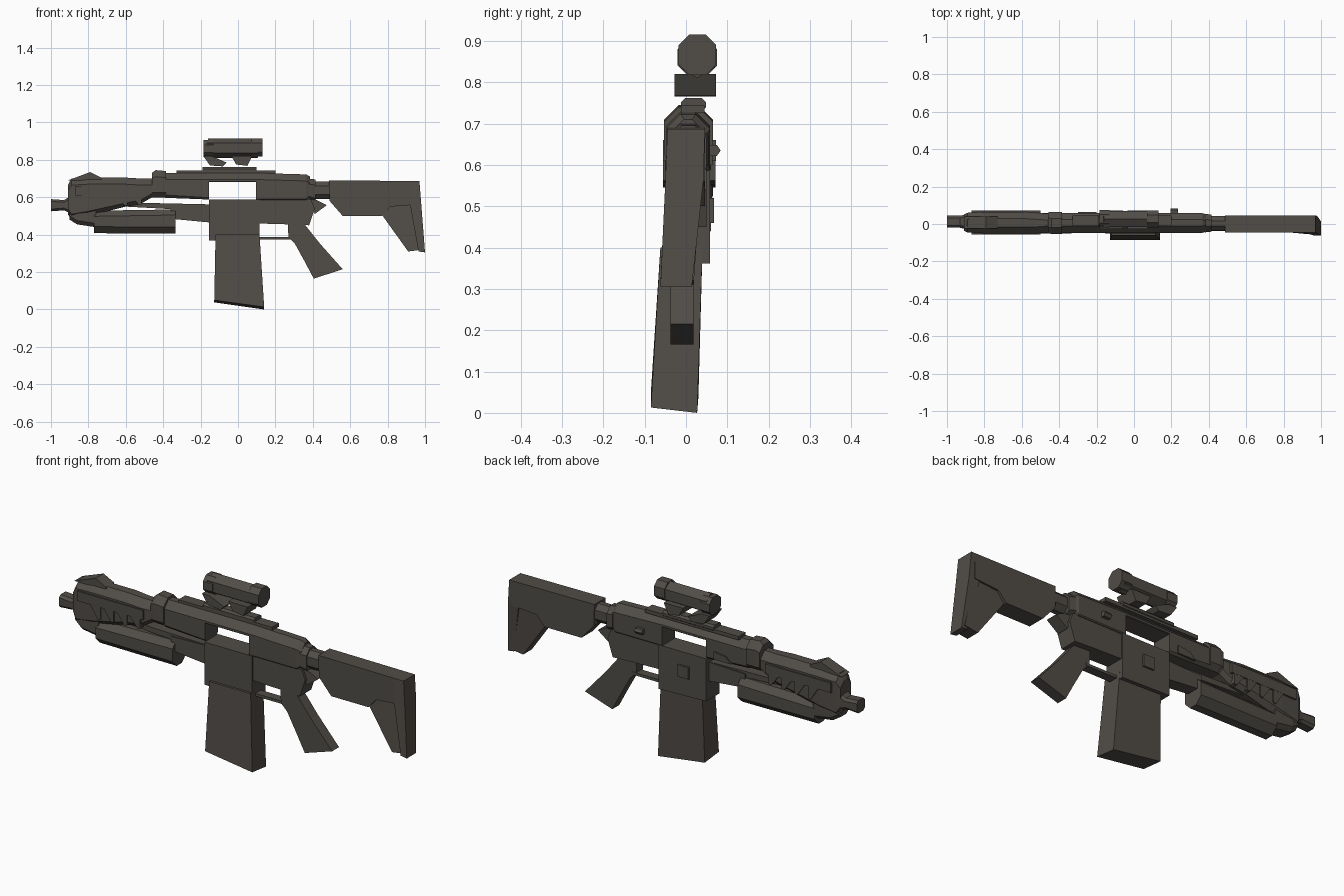
import bpy, bmesh, math
from mathutils import Vector

mat = bpy.data.materials.new("dark warm grey")
mat.diffuse_color = (0.082, 0.073, 0.063, 1)


def finish(name, rings):
    """Skin a list of equal-length vertex rings and cap both ends."""
    bm = bmesh.new()
    vr = [[bm.verts.new(p) for p in r] for r in rings]
    n = len(vr[0])
    for a, b in zip(vr, vr[1:]):
        for i in range(n):
            j = (i + 1) % n
            bm.faces.new((a[i], a[j], b[j], b[i]))
    bm.faces.new(vr[0][::-1])
    bm.faces.new(vr[-1])
    bmesh.ops.recalc_face_normals(bm, faces=bm.faces)
    me = bpy.data.meshes.new(name)
    bm.to_mesh(me)
    bm.free()
    me.materials.append(mat)
    ob = bpy.data.objects.new(name, me)
    bpy.context.collection.objects.link(ob)
    return ob


def plate(name, pts, y0, y1, skew=0, zref=0):
    """Side profile (x, z) extruded along y; skew leans it in y below zref."""
    return finish(name, [[(x, y + skew * (zref - z), z) for x, z in pts] for y in (y0, y1)])


def box(name, x0, x1, y0, y1, z0, z1):
    return plate(name, [(x0, z0), (x1, z0), (x1, z1), (x0, z1)], y0, y1)


def hull(name, stations):
    """Chamfered body along x. Station: x, y0, y1, z0, z1, bottom chamfer, top chamfer."""
    rings = []
    for x, y0, y1, z0, z1, b, t in stations:
        rings.append([(x, y0 + b, z0), (x, y1 - b, z0), (x, y1, z0 + b), (x, y1, z1 - t),
                      (x, y1 - t, z1), (x, y0 + t, z1), (x, y0, z1 - t), (x, y0, z0 + b)])
    return finish(name, rings)


def ngon(name, x0, x1, y, z0, z1, ry, n=6, turn=0.0, slant=0.0):
    """Faceted tube along x, with slanted ends."""
    zc, rz = (z0 + z1) / 2, (z1 - z0) / 2
    angs = [turn + i * 2 * math.pi / n for i in range(n)]
    return finish(name, [[(x + slant * math.sin(a), y + ry * math.cos(a), zc + rz * math.sin(a))
                          for a in angs] for x in (x0, x1)])


# muzzle and barrel
hull("muzzle", [(-1.0, -0.02, 0.045, 0.525, 0.59, .012, .012),
                (-0.93, -0.02, 0.045, 0.53, 0.585, .012, .012),
                (-0.89, -0.03, 0.05, 0.51, 0.61, .015, .015)])
plate("barrel_underside", [(-0.6, 0.55), (-0.15, 0.525), (-0.15, 0.562), (-0.6, 0.572)], -0.025, 0.03)

# handguard
hull("handguard", [(-0.91, -0.035, 0.05, 0.51, 0.665, .03, .03),
                   (-0.89, -0.045, 0.06, 0.48, 0.70, .03, .035),
                   (-0.80, -0.05, 0.065, 0.50, 0.705, .025, .035),
                   (-0.60, -0.05, 0.065, 0.55, 0.705, .02, .035),
                   (-0.52, -0.05, 0.06, 0.565, 0.70, .02, .035),
                   (-0.45, -0.045, 0.055, 0.605, 0.70, .02, .035)])
plate("front_sight", [(-0.91, 0.69), (-0.79, 0.735), (-0.73, 0.705), (-0.73, 0.69)], -0.025, 0.04)
hull("front_bracket", [(-0.90, -0.035, 0.05, 0.48, 0.56, .02, .02),
                       (-0.86, -0.045, 0.058, 0.455, 0.56, .02, .02),
                       (-0.76, -0.045, 0.058, 0.44, 0.55, .02, .02)])
# side fins, both sides
for i in range(4):
    x = -0.80 + i * 0.075
    for side, (a, b) in {"front": (-0.056, -0.03), "back": (0.04, 0.071)}.items():
        plate(f"handguard_fin_{side}_{i}", [(x, 0.615), (x + 0.045, 0.545 + i * .004),
              (x + 0.06, 0.55 + i * .004), (x + 0.06, 0.62)], a, b)
for side, (a, b) in {"front": (-0.056, -0.04), "back": (0.055, 0.072)}.items():
    box(f"handguard_strip_{side}", -0.87, -0.5, a, b, 0.61, 0.66)

# under-barrel tube and its bar
hull("lower_tube", [(-0.77, -0.052, 0.06, 0.408, 0.528, .035, .03),
                    (-0.335, -0.052, 0.06, 0.405, 0.535, .035, .03)])
plate("tube_bar", [(-0.36, 0.485), (-0.15, 0.465), (-0.15, 0.562), (-0.36, 0.555)], -0.03, 0.035)

# collar and upper receiver around the open ejection window
hull("collar", [(-0.46, -0.05, 0.062, 0.60, 0.73, .025, .03),
                (-0.44, -0.053, 0.065, 0.60, 0.745, .025, .035),
                (-0.385, -0.053, 0.065, 0.60, 0.74, .025, .035)])
hull("upper_receiver_front", [(-0.39, -0.047, 0.058, 0.597, 0.73, .015, .035),
                              (-0.155, -0.047, 0.058, 0.588, 0.73, .01, .035)])
hull("upper_receiver_bridge", [(x, -0.047, 0.058, 0.682, 0.73, .003, .035) for x in (-0.155, 0.095)])
hull("upper_receiver_rear", [(0.095, -0.047, 0.058, 0.585, 0.73, .005, .035),
                             (0.365, -0.047, 0.058, 0.585, 0.722, .005, .035),
                             (0.385, -0.04, 0.05, 0.60, 0.71, .01, .035)])
ngon("bolt_knob", 0.195, 0.235, 0.066, 0.62, 0.65, 0.018, 6)
plate("ejection_ramp", [(-0.3, 0.60), (-0.2, 0.60), (-0.2, 0.64), (-0.27, 0.63)], 0.05, 0.064)

# top rail
box("rail_base", -0.33, 0.2, -0.012, 0.045, 0.725, 0.744)
hull("rail", [(x, -0.012, 0.048, 0.735, 0.762, .004, .01) for x in (-0.19, 0.10)])

# lower receiver and magazine well
plate("lower_receiver", [(0.10, 0.46), (0.27, 0.455), (0.38, 0.45), (0.41, 0.54), (0.39, 0.59),
                         (0.10, 0.588)], -0.042, 0.05)
plate("magazine_well", [(-0.155, 0.37), (0.115, 0.362), (0.115, 0.588), (-0.155, 0.588)], -0.05, 0.058)
plate("rear_tab", [(0.38, 0.605), (0.475, 0.558), (0.41, 0.51)], -0.03, 0.035)
box("catch_button", -0.06, 0.0, 0.05, 0.068, 0.46, 0.52)
box("trigger_guard", 0.10, 0.29, -0.025, 0.02, 0.374, 0.388)

# magazine, flaring towards the foot
finish("magazine", [[(-0.12, -0.062, 0.40), (0.115, -0.062, 0.40), (0.115, 0.04, 0.40), (-0.12, 0.04, 0.40)],
                    [(-0.127, -0.085, 0.05), (0.14, -0.085, 0.013), (0.14, 0.027, 0.0), (-0.127, 0.03, 0.038)]])

# pistol grip
plate("grip", [(0.265, 0.47), (0.27, 0.385), (0.305, 0.35), (0.36, 0.25), (0.405, 0.165),
               (0.56, 0.215), (0.44, 0.35), (0.36, 0.45), (0.38, 0.48)], -0.038, 0.018)

# buffer tube and collar
hull("buffer_tube", [(x, -0.035, 0.042, 0.59, 0.685, .025, .025) for x in (0.38, 0.50)])
hull("buffer_collar", [(0.378, -0.045, 0.055, 0.575, 0.70, .03, .03),
                       (0.415, -0.04, 0.05, 0.565, 0.695, .03, .03)])

# stock: body, slanted strut and butt pad
plate("stock_body", [(0.487, 0.69), (0.95, 0.687), (0.95, 0.56), (0.815, 0.55), (0.77, 0.50),
                     (0.56, 0.50), (0.49, 0.58)], -0.045, 0.046)
plate("stock_strut", [(0.77, 0.505), (0.815, 0.562), (0.94, 0.565), (0.985, 0.32), (0.91, 0.31)],
      -0.035, 0.036, -0.07, 0.56)
finish("butt_pad", [[(0.915, -0.045, 0.687), (0.97, -0.045, 0.687), (0.97, 0.046, 0.687), (0.915, 0.046, 0.687)],
                    [(0.92, -0.05, 0.56), (0.98, -0.05, 0.56), (0.98, 0.042, 0.56), (0.92, 0.042, 0.56)],
                    [(0.965, -0.062, 0.31), (1.0, -0.062, 0.305), (1.0, 0.014, 0.305), (0.965, 0.014, 0.31)]])

# scope and its two mounts
ngon("scope", -0.17, 0.115, 0.027, 0.81, 0.915, 0.05, 6, math.pi / 6, 0.01)
hull("scope_front_ring", [(x, -0.02, 0.075, 0.815, 0.905, .025, .025) for x in (-0.185, -0.13)])
hull("scope_rear_ring", [(x, -0.018, 0.073, 0.818, 0.915, .025, .025) for x in (0.07, 0.13)])
plate("scope_mount_front", [(-0.185, 0.82), (-0.14, 0.82), (-0.06, 0.785), (-0.08, 0.765), (-0.15, 0.77)],
      -0.028, 0.073)
plate("scope_mount_rear", [(-0.035, 0.82), (0.075, 0.82), (0.05, 0.768), (-0.01, 0.775)], -0.028, 0.073)
